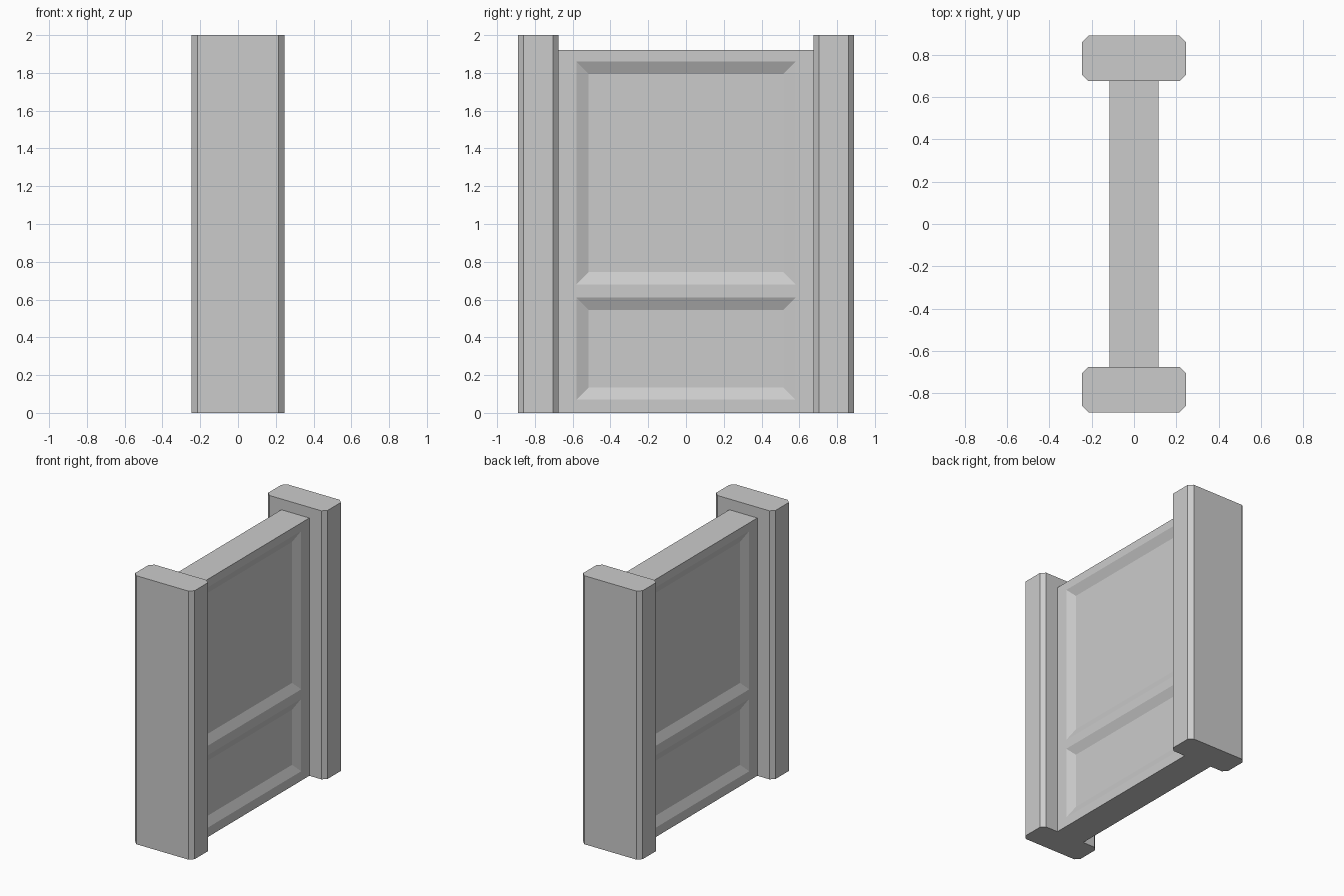
import bpy, bmesh
from mathutils import Matrix

if "Cube" in bpy.data.objects:
    bpy.data.objects.remove(bpy.data.objects["Cube"])


def box(size, center):
    bm = bmesh.new()
    bmesh.ops.create_cube(bm, size=1)
    bmesh.ops.scale(bm, vec=size, verts=bm.verts)
    bmesh.ops.translate(bm, vec=center, verts=bm.verts)
    return bm


def finish(bm, name):
    mesh = bpy.data.meshes.new(name)
    bm.normal_update()
    bm.to_mesh(mesh)
    bm.free()
    obj = bpy.data.objects.new(name, mesh)
    bpy.context.collection.objects.link(obj)
    return obj


# Chamfered posts at both ends
for name, side in (("front_post", -1), ("back_post", 1)):
    bm = box((0.49, 0.215, 2.0), (0, side * 0.7825, 1.0))
    upright = [e for e in bm.edges
               if abs(e.verts[0].co.z - e.verts[1].co.z) > 1]
    bmesh.ops.bevel(bm, geom=upright, offset=0.03, segments=1, affect='EDGES')
    finish(bm, name)

# Centre panel, cut along the outlines of the recesses
bm = box((0.23, 1.35, 1.92), (0, 0, 0.96))
cuts = [((0, y, 0), (0, 1, 0)) for y in (-0.58, 0.58)]
cuts += [((0, 0, z), (0, 0, 1)) for z in (0.07, 0.61, 0.68, 1.86)]
for co, no in cuts:
    bmesh.ops.bisect_plane(bm, geom=bm.verts[:] + bm.edges[:] + bm.faces[:],
                           plane_co=co, plane_no=no)
bm.normal_update()

# Sloped recesses on both broad sides
recesses = []
for f in bm.faces:
    c = f.calc_center_median()
    if abs(f.normal.x) > 0.9 and abs(c.y) < 0.1 and f.calc_area() > 0.3:
        recesses.append(f)
bmesh.ops.inset_individual(bm, faces=recesses, thickness=0.065, depth=-0.03,
                           use_even_offset=True)
finish(bm, "panel")
